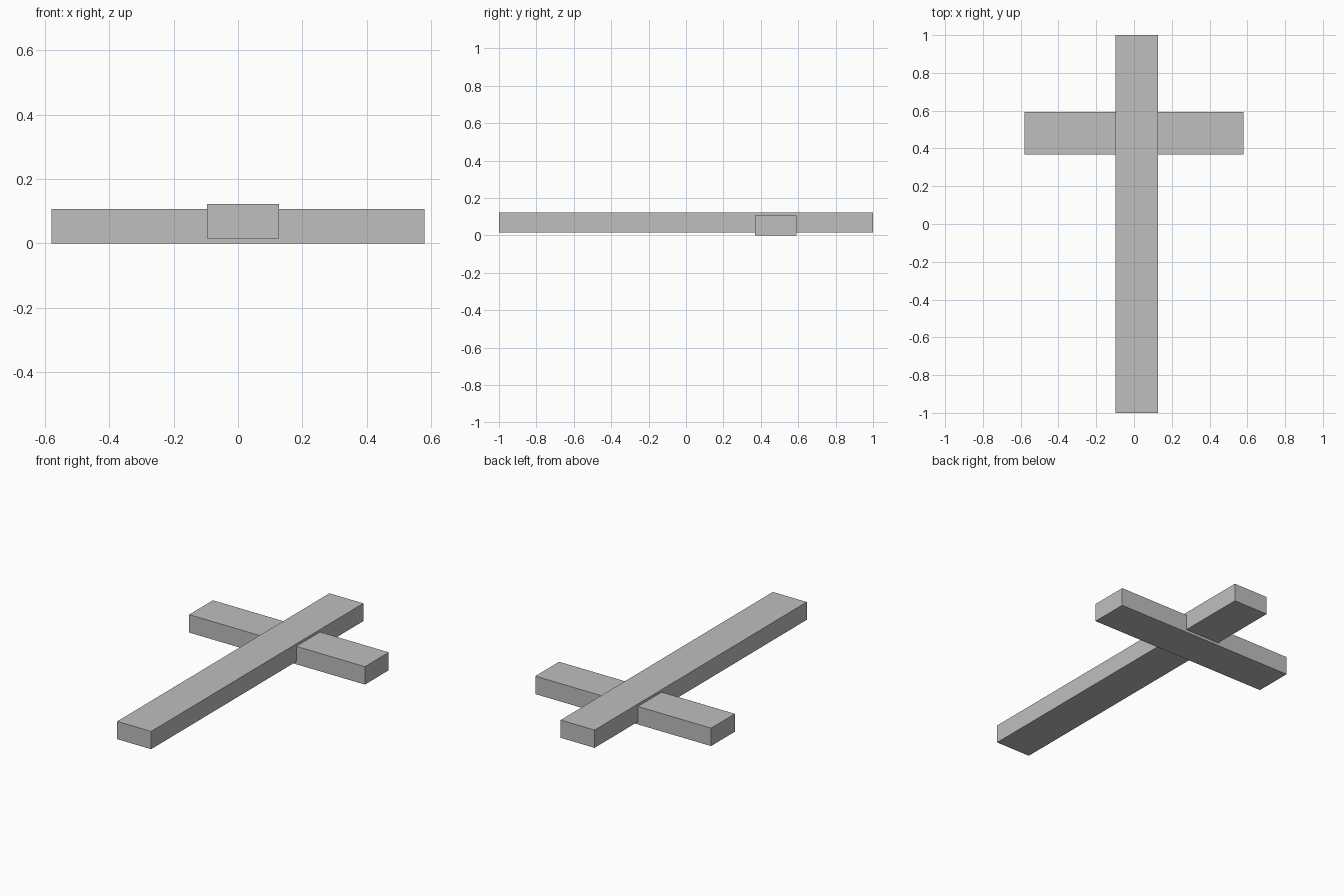
import bpy
from mathutils import Vector

cube = bpy.data.objects.get("Cube")
if cube:
    bpy.data.objects.remove(cube, do_unlink=True)

# Single plain grey for both timbers
grey = bpy.data.materials.new("plain grey")
grey.use_nodes = True
colour = (0.52, 0.52, 0.52, 1)
grey.diffuse_color = colour
grey.node_tree.nodes["Principled BSDF"].inputs["Base Color"].default_value = colour


def timber(name, low, high):
    """Sharp-edged box between two opposite corners."""
    low, high = Vector(low), Vector(high)
    bpy.ops.mesh.primitive_cube_add(size=1, location=(low + high) / 2)
    obj = bpy.context.object
    obj.name = obj.data.name = name
    obj.scale = high - low
    bpy.ops.object.transform_apply(location=False, rotation=False, scale=True)
    obj.data.materials.append(grey)
    return obj


# Long post, lying slightly higher than the crossbar it passes through
timber("long_post", (-0.097, -1, 0.016), (0.127, 1, 0.122))

# Crossbar
timber("crossbar", (-0.58, 0.368, 0), (0.58, 0.592, 0.107))
